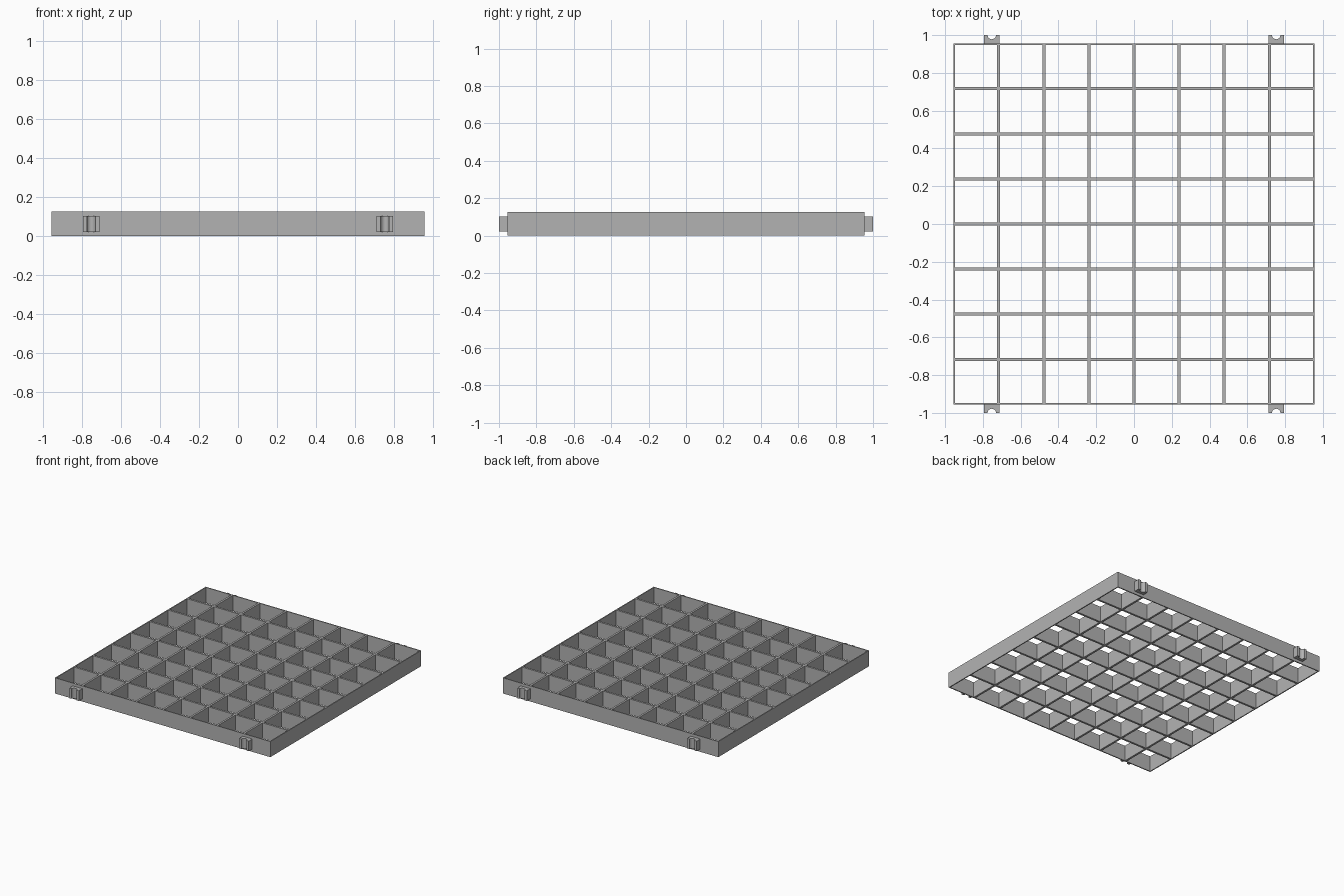
import bpy, bmesh, math

cube = bpy.data.objects.get("Cube")
if cube:
    bpy.data.objects.remove(cube, do_unlink=True)

HALF = 0.955      # half the side of the grate
HEIGHT = 0.125
CELLS = 8
WALL = 0.008      # rim thickness, half of a rib

grey = bpy.data.materials.new("plain_grey")
grey.use_nodes = True
colour = (0.45, 0.45, 0.45, 1)
grey.diffuse_color = colour
grey.node_tree.nodes["Principled BSDF"].inputs["Base Color"].default_value = colour


def extrude_up(bm, height):
    """Give flat faces a thickness along z."""
    flat = list(bm.faces)
    out = bmesh.ops.extrude_face_region(bm, geom=flat, use_keep_orig=True)
    top = [v for v in out["geom"] if isinstance(v, bmesh.types.BMVert)]
    bmesh.ops.translate(bm, vec=(0, 0, height), verts=top)
    bmesh.ops.recalc_face_normals(bm, faces=bm.faces)


def add_object(name, bm):
    mesh = bpy.data.meshes.new(name)
    bm.to_mesh(mesh)
    bm.free()
    mesh.materials.append(grey)
    obj = bpy.data.objects.new(name, mesh)
    bpy.context.collection.objects.link(obj)
    return obj


# Open grate: inset every cell, remove its middle, raise the ribs
bm = bmesh.new()
bmesh.ops.create_grid(bm, x_segments=CELLS, y_segments=CELLS, size=HALF)
cells = list(bm.faces)
bmesh.ops.inset_individual(bm, faces=cells, thickness=WALL, use_even_offset=True)
bmesh.ops.delete(bm, geom=cells, context="FACES")
extrude_up(bm, HEIGHT)
add_object("grate", bm)


# Connector clips: blocks with a half-round groove in the outer face
def add_clip(name, x, side):
    half_width, radius, outer = 0.042, 0.022, 1.0
    points = [(half_width, outer), (half_width, HALF),
              (-half_width, HALF), (-half_width, outer)]
    steps = 12
    for i in range(steps + 1):
        a = math.pi + math.pi * i / steps
        points.append((radius * math.cos(a), outer + radius * math.sin(a)))
    bm = bmesh.new()
    bm.faces.new([bm.verts.new((x + px, side * py, 0.022)) for px, py in points])
    extrude_up(bm, 0.081)
    add_object(name, bm)


for side, end in ((-1, "front"), (1, "back")):
    for x, hand in ((-0.753, "right"), (0.753, "left")):
        add_clip(f"{end}_{hand}_clip", x, side)
